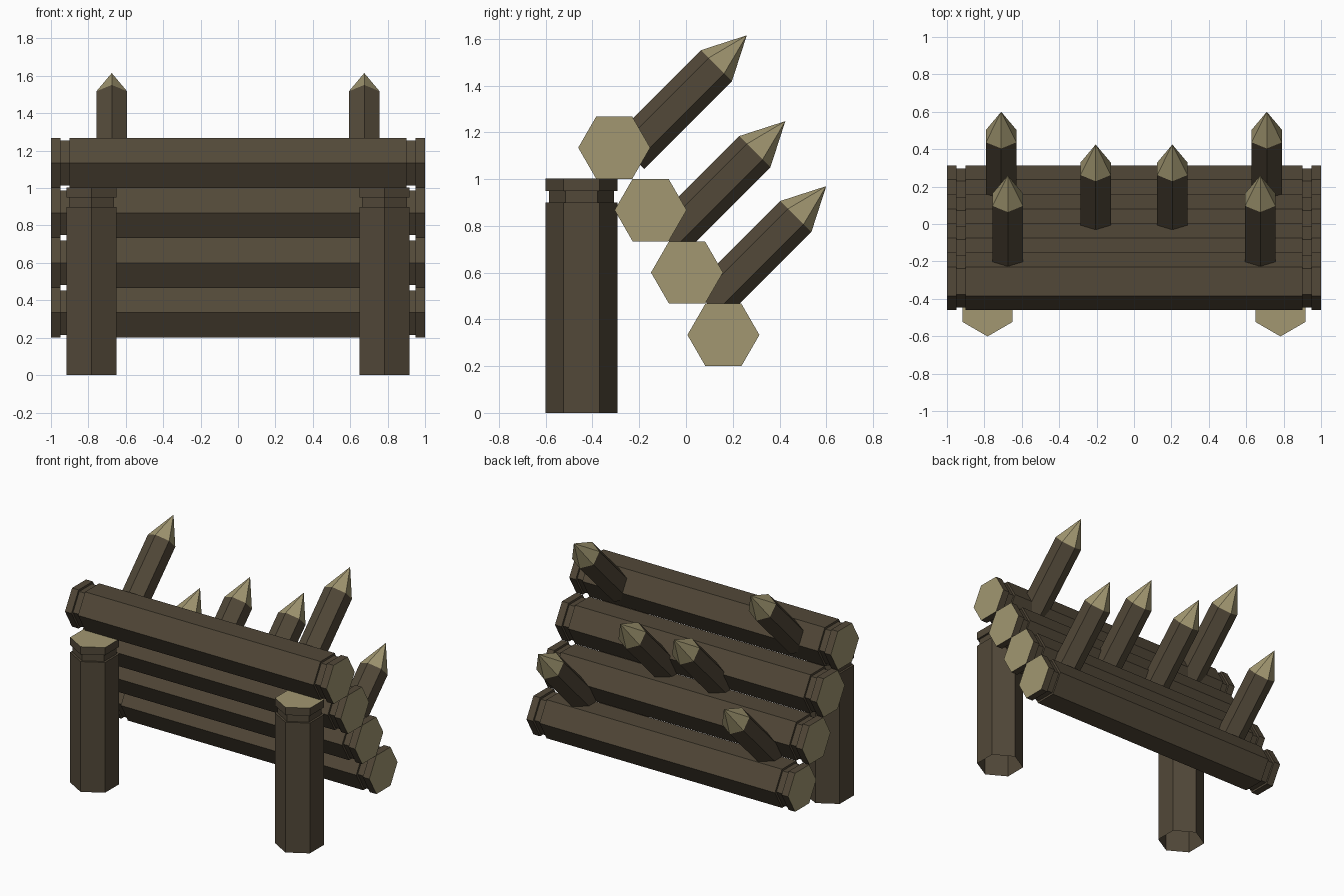
import bpy, bmesh, math
from mathutils import Matrix, Vector

if "Cube" in bpy.data.objects:
    bpy.data.objects.remove(bpy.data.objects["Cube"])


def material(name, color):
    m = bpy.data.materials.new(name)
    m.diffuse_color = (*color, 1)
    m.use_nodes = True
    m.node_tree.nodes["Principled BSDF"].inputs["Base Color"].default_value = m.diffuse_color
    return m


BARK = material("bark", (0.084, 0.065, 0.040))
CUT = material("cut_wood", (0.36, 0.31, 0.165))


def hex_pole(name, origin, axis, side, profile, cap_start=False, pale_last=False):
    """Six-sided pole from (radius, distance) steps; one corner points along side."""
    z, x = Vector(axis).normalized(), Vector(side).normalized()
    y = z.cross(x)
    o = Vector(origin)
    bm = bmesh.new()
    rings = []
    for r, d in profile:
        if r == 0:
            rings.append([bm.verts.new(o + z * d)])
            continue
        angles = [k * math.pi / 3 for k in range(6)]
        rings.append([bm.verts.new(o + z * d + (x * math.cos(a) + y * math.sin(a)) * r)
                      for a in angles])
    for i, (a, b) in enumerate(zip(rings, rings[1:])):
        for k in range(6):
            n = (k + 1) % 6
            tip = len(b) == 1
            f = bm.faces.new([a[k], a[n], b[0]] if tip else [a[k], a[n], b[n], b[k]])
            f.material_index = int(tip)
    if cap_start:
        bm.faces.new(rings[0][::-1]).material_index = 1
    if len(rings[-1]) == 6:
        bm.faces.new(rings[-1]).material_index = 1
    me = bpy.data.meshes.new(name)
    bm.to_mesh(me)
    bm.free()
    me.materials.append(BARK)
    me.materials.append(CUT)
    bpy.context.collection.objects.link(bpy.data.objects.new(name, me))


R, G = 0.154, 0.138  # log radius, groove radius

# Stepped wall of four horizontal logs, notched near both ends
log_profile = [(R, -1), (R, -0.95), (G, -0.95), (G, -0.9),
               (R, -0.9), (R, 0.9), (G, 0.9), (G, 0.95), (R, 0.95), (R, 1)]
for i in range(4):
    hex_pole(f"log_{i + 1}", (0, 0.16 - 0.1557 * i, 0.3335 + 0.267 * i),
             (1, 0, 0), (0, 1, 0), log_profile, cap_start=True)

# Two support posts, open underneath
post_profile = [(R, 0), (R, 0.9), (G, 0.9), (G, 0.95), (R, 0.95), (R, 1.003)]
# Slanted spikes: x offset and tip position in y, z
spikes = [("upper_spike", 0.675, 0.26, 1.615),
          ("middle_spike", 0.205, 0.425, 1.248),
          ("lower_spike", 0.71, 0.60, 0.97)]
for label, s in (("left", -1), ("right", 1)):
    hex_pole(f"{label}_post", (s * 0.783, -0.447, 0), (0, 0, 1), (0, 1, 0), post_profile)
    for name, x, y, z in spikes:
        hex_pole(f"{label}_{name}", (s * x, y, z), (0, 1, 1), (0, 1, -1),
                 [(0.094, -0.715), (0.094, -0.184), (0, 0)])
